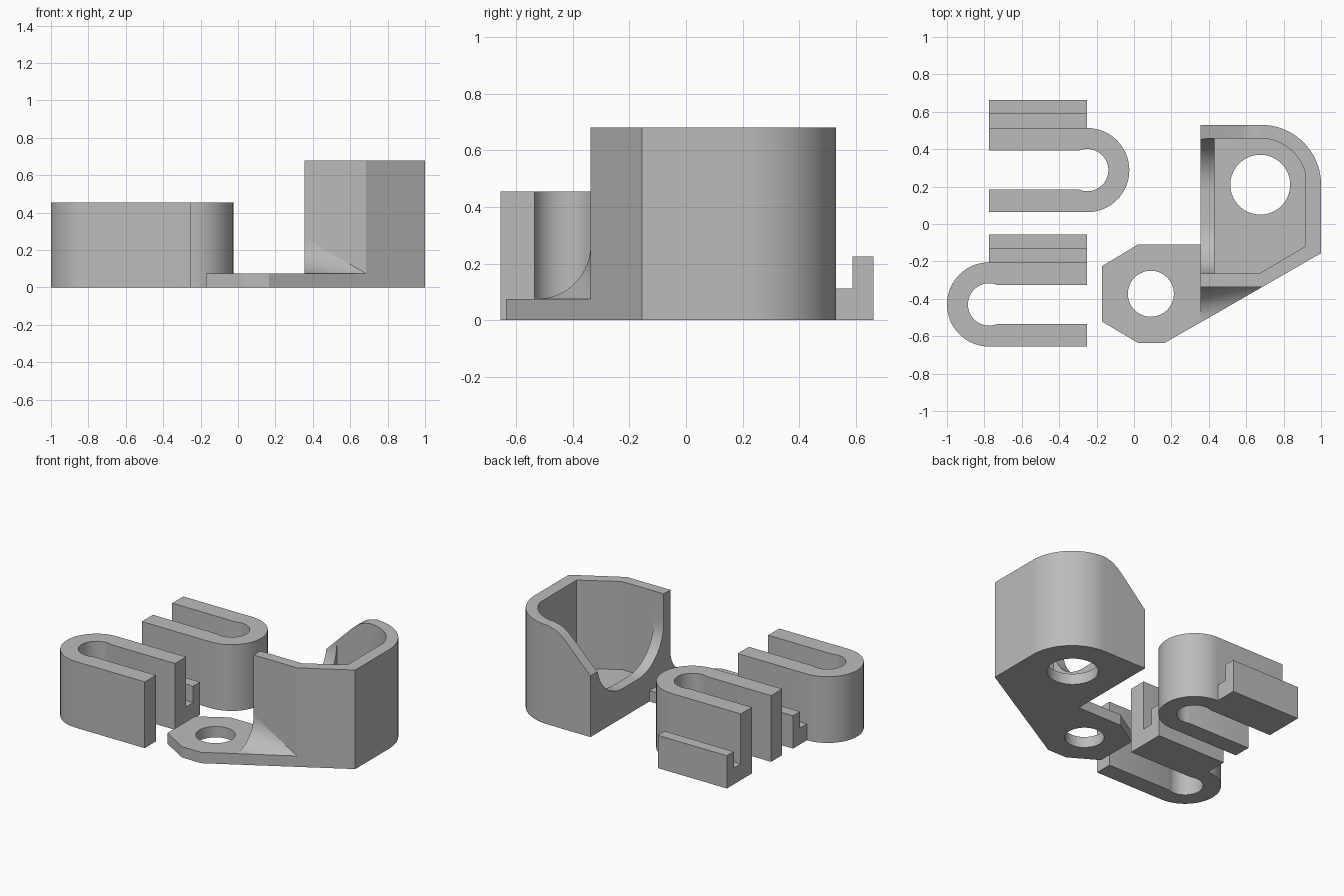
import bpy, bmesh
from math import sin, cos, pi, radians
from mathutils import Vector

if "Cube" in bpy.data.objects:
    bpy.data.objects.remove(bpy.data.objects["Cube"], do_unlink=True)

grey = bpy.data.materials.new("plain_grey")
grey.use_nodes = True
GREY = (0.5, 0.5, 0.5, 1)
grey.diffuse_color = GREY
grey.node_tree.nodes["Principled BSDF"].inputs["Base Color"].default_value = GREY


def finish(name, bm):
    bmesh.ops.recalc_face_normals(bm, faces=bm.faces)
    mesh = bpy.data.meshes.new(name)
    bm.to_mesh(mesh)
    bm.free()
    mesh.materials.append(grey)
    ob = bpy.data.objects.new(name, mesh)
    bpy.context.collection.objects.link(ob)
    return ob


def prism(name, outline, axis, lo, hi):
    """Extrude a 2D outline along an axis; the outline uses the other two axes in order."""
    def place(p, d):
        c = list(p)
        c.insert("xyz".index(axis), d)
        return c
    bm = bmesh.new()
    face = bm.faces.new([bm.verts.new(place(p, lo)) for p in outline])
    ext = bmesh.ops.extrude_face_region(bm, geom=[face])
    verts = [g for g in ext["geom"] if isinstance(g, bmesh.types.BMVert)]
    bmesh.ops.translate(bm, verts=verts, vec=Vector(place((0, 0), hi - lo)))
    return finish(name, bm)


def arc(cx, cy, r, start, end, n=20):
    return [(cx + r * cos(radians(start + (end - start) * i / n)),
             cy + r * sin(radians(start + (end - start) * i / n))) for i in range(n + 1)]


def cut(ob, cutter):
    mod = ob.modifiers.new("cut", "BOOLEAN")
    mod.operation, mod.solver, mod.object = "DIFFERENCE", "EXACT", cutter
    bpy.ops.object.select_all(action="DESELECT")
    bpy.context.view_layer.objects.active = ob
    ob.select_set(True)
    bpy.ops.object.modifier_apply(modifier=mod.name)
    bpy.data.objects.remove(cutter, do_unlink=True)


def hole(ob, x, y, r):
    cut(ob, prism("hole_cutter", arc(x, y, r, 0, 354.375, 63), "z", -0.1, 0.15))


# U-shaped clips with a stepped hook rail along the back arm
def clip(label, cx, cy, s):
    length, slot = 0.525, 0.1045
    u = arc(0, 0, 0.225, -90, 90, 32) + [(-length, 0.225), (-length, slot)]
    u += arc(0, 0, 0.113, 112, -112, 32) + [(-length, -slot), (-length, -0.225)]
    parts = [prism(label + "_clip", [(cx + s * x, cy + y) for x, y in u], "z", 0, 0.455)]
    rail = [(0.225, 0), (0.375, 0), (0.375, 0.225), (0.3, 0.225), (0.3, 0.112), (0.225, 0.112)]
    ends = sorted((cx, cx - s * length))
    parts.append(prism(label + "_hook_rail", [(cy + y, z) for y, z in rail], "x", *ends))
    return parts


objects = clip("back", -0.25, 0.288, 1) + clip("front", -0.775, -0.43, -1)

# Mounting flange with screw hole
left, front, floor = 0.355, -0.337, 0.075
flange = prism("mounting_flange", [
    (-0.17, -0.225), (-0.17, -0.522), (0.02, -0.635), (0.165, -0.635),
    (0.685, front), (left, front), (left, -0.11), (0.02, -0.11)], "z", 0, floor)
hole(flange, 0.09, -0.373, 0.123)

# Cup body, hollowed out
cup = prism("cup", [(left, front), (0.685, front), (1, -0.156)]
            + arc(0.68, 0.21, 0.32, 0, 90, 32) + [(left, 0.53)], "z", 0, 0.68)
cut(cup, prism("cavity_cutter", [(0.43, -0.265), (0.67, -0.265), (0.915, -0.12)]
               + arc(0.675, 0.21, 0.248, 15, 90, 24) + [(0.43, 0.458)], "z", floor, 0.9))

# Rounded opening in the left wall
r, low = 0.28, 0.2
cut(cup, prism("opening_cutter", [(-0.265, 0.9)]
               + arc(-0.265 + r, low + r, r, 180, 270)
               + arc(0.458 - r, low + r, r, 270, 360) + [(0.458, 0.9)], "x", 0.2, 0.44))

# Sloping top on the back wall
cut(cup, prism("slope_cutter", [(0.2, 0.27), (left, 0.42), (0.54, 0.605), (0.58, 0.64),
                                (0.62, 0.664), (0.68, 0.681), (0.68, 0.9), (0.2, 0.9)],
               "y", 0.3, 0.7))
hole(cup, 0.675, 0.21, 0.16)

# Tapering concave gusset between flange and cup
bm = bmesh.new()
reach = 0.19
curve = arc(front - reach, floor + reach, reach, 270, 360, 16)
ring = [bm.verts.new((left, y, z)) for y, z in curve]
corner = bm.verts.new((left, front, floor))
apex = bm.verts.new((0.685, front, floor))
bm.faces.new(ring + [corner])
loop = ring + [corner]
for a, b in zip(loop, loop[1:] + loop[:1]):
    bm.faces.new((a, b, apex))
gusset = finish("gusset", bm)

# Smooth curved walls, keep edges crisp
bpy.ops.object.select_all(action="DESELECT")
for ob in objects + [flange, cup, gusset]:
    ob.select_set(True)
bpy.context.view_layer.objects.active = cup
bpy.ops.object.shade_smooth_by_angle(angle=radians(25))
